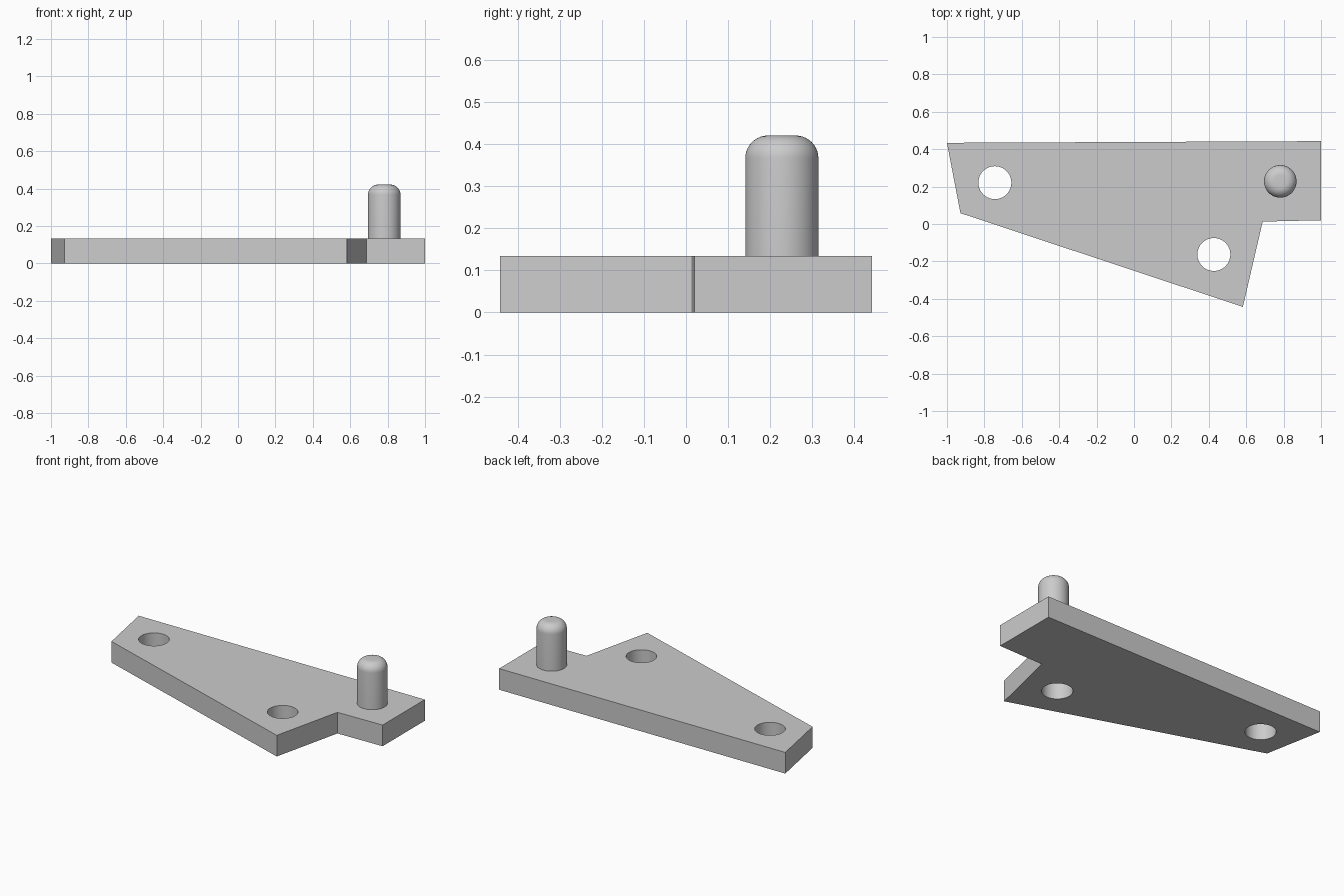
import bpy, bmesh, math
from mathutils import Vector

cube = bpy.data.objects.get("Cube")
if cube:
    bpy.data.objects.remove(cube, do_unlink=True)

PLATE_TOP = 0.134
PIN_TOP = 0.421
PIN_RADIUS = 0.087
FILLET = 0.054
HOLE_RADIUS = 0.088

grey = bpy.data.materials.new("plain grey")
grey.use_nodes = True
colour = (0.6, 0.6, 0.6, 1)
grey.diffuse_color = colour
grey.node_tree.nodes["Principled BSDF"].inputs["Base Color"].default_value = colour


def add_object(name, bm):
    bmesh.ops.recalc_face_normals(bm, faces=bm.faces)
    mesh = bpy.data.meshes.new(name)
    bm.to_mesh(mesh)
    bm.free()
    mesh.materials.append(grey)
    obj = bpy.data.objects.new(name, mesh)
    bpy.context.collection.objects.link(obj)
    return obj


def shade(obj):
    bpy.ops.object.select_all(action='DESELECT')
    obj.select_set(True)
    bpy.context.view_layer.objects.active = obj
    bpy.ops.object.shade_smooth_by_angle(angle=math.radians(30))


# Plate: notched outline extruded upward
outline = [(-1, 0.434), (-0.928, 0.058), (0.582, -0.443),
           (0.688, 0.013), (1, 0.02), (1, 0.443)]
bm = bmesh.new()
base = bm.faces.new([bm.verts.new((x, y, 0)) for x, y in outline])
raised = bmesh.ops.extrude_face_region(bm, geom=[base], use_keep_orig=True)["geom"]
for v in raised:
    if isinstance(v, bmesh.types.BMVert):
        v.co.z = PLATE_TOP
plate = add_object("plate", bm)

# Two through holes
for x, y in [(-0.744, 0.221), (0.427, -0.163)]:
    bm = bmesh.new()
    bmesh.ops.create_cone(bm, cap_ends=True, segments=64, radius1=HOLE_RADIUS,
                          radius2=HOLE_RADIUS, depth=1)
    cutter = add_object("hole_cutter", bm)
    cutter.location = (x, y, 0)
    cutter.hide_render = True
    cut = plate.modifiers.new("hole", 'BOOLEAN')
    cut.operation = 'DIFFERENCE'
    cut.solver = 'EXACT'
    cut.object = cutter
    bpy.context.view_layer.objects.active = plate
    bpy.ops.object.modifier_apply(modifier=cut.name)
    bpy.data.objects.remove(cutter, do_unlink=True)
shade(plate)

# Pin: lathed profile with a rounded top edge
profile = [(0, PLATE_TOP), (PIN_RADIUS, PLATE_TOP)]
for i in range(11):
    a = math.pi / 2 * i / 10
    profile.append((PIN_RADIUS - FILLET + FILLET * math.cos(a),
                    PIN_TOP - FILLET + FILLET * math.sin(a)))
profile.append((0, PIN_TOP))
bm = bmesh.new()
verts = [bm.verts.new((r, 0, z)) for r, z in profile]
edges = [bm.edges.new(pair) for pair in zip(verts, verts[1:])]
bmesh.ops.spin(bm, geom=verts + edges, cent=Vector(), axis=(0, 0, 1),
               angle=math.tau, steps=64)
bmesh.ops.remove_doubles(bm, verts=bm.verts, dist=0.0001)
pin = add_object("pin", bm)
pin.location = (0.782, 0.228, 0)
shade(pin)
